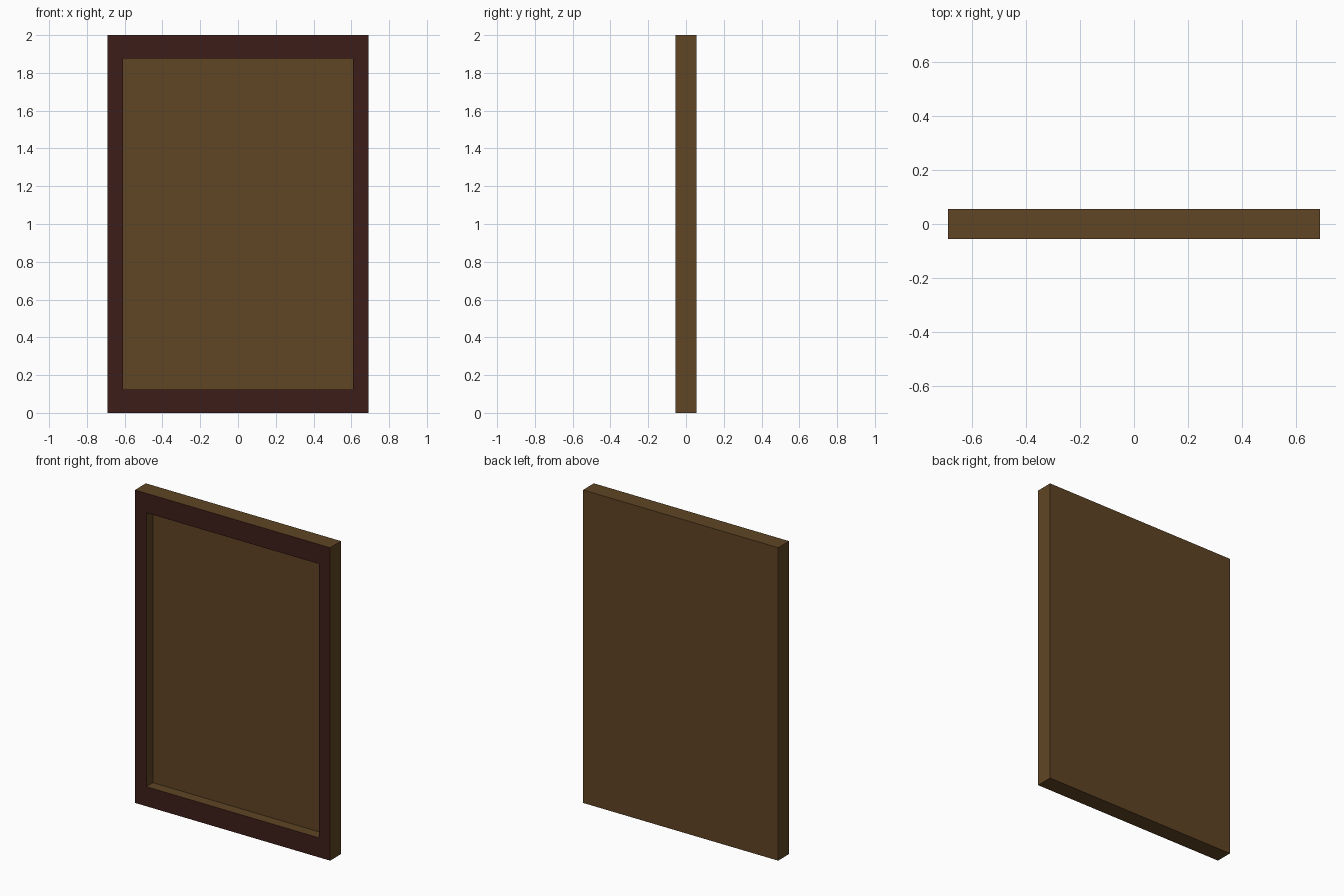
import bpy, bmesh

if "Cube" in bpy.data.objects:
    bpy.data.objects.remove(bpy.data.objects["Cube"])

W, D, H = 1.38, 0.11, 2.0            # outer size
OPEN_X, Z_LOW, Z_HIGH = 0.61, 0.125, 1.875   # opening
RECESS = 0.067


def material(name, color):
    m = bpy.data.materials.new(name)
    m.diffuse_color = (*color, 1)
    m.use_nodes = True
    m.node_tree.nodes["Principled BSDF"].inputs["Base Color"].default_value = m.diffuse_color
    return m


brown = material("brown_wood", (0.115, 0.058, 0.018))
dark = material("dark_red_wood", (0.048, 0.0125, 0.0095))

# Solid board
bm = bmesh.new()
bmesh.ops.create_cube(bm, size=1)
for v in bm.verts:
    v.co = (v.co.x * W, v.co.y * D, v.co.z * H + H / 2)

# Dark front border: inset the front face and fit it to the opening
bm.normal_update()
front = min(bm.faces, key=lambda f: f.calc_center_median().y)
rim = bmesh.ops.inset_individual(bm, faces=[front], thickness=0.05)["faces"]
for f in rim:
    f.material_index = 1
for v in front.verts:
    v.co.x = OPEN_X if v.co.x > 0 else -OPEN_X
    v.co.z = Z_HIGH if v.co.z > H / 2 else Z_LOW

# Sunken panel with brown reveal walls
walls = bmesh.ops.inset_individual(bm, faces=[front], thickness=0.0)["faces"]
for f in walls + [front]:
    f.material_index = 0
for v in front.verts:
    v.co.y += RECESS

bmesh.ops.recalc_face_normals(bm, faces=bm.faces[:])
mesh = bpy.data.meshes.new("framed_panel")
bm.to_mesh(mesh)
bm.free()
mesh.materials.append(brown)
mesh.materials.append(dark)
obj = bpy.data.objects.new("framed_panel", mesh)
bpy.context.collection.objects.link(obj)
